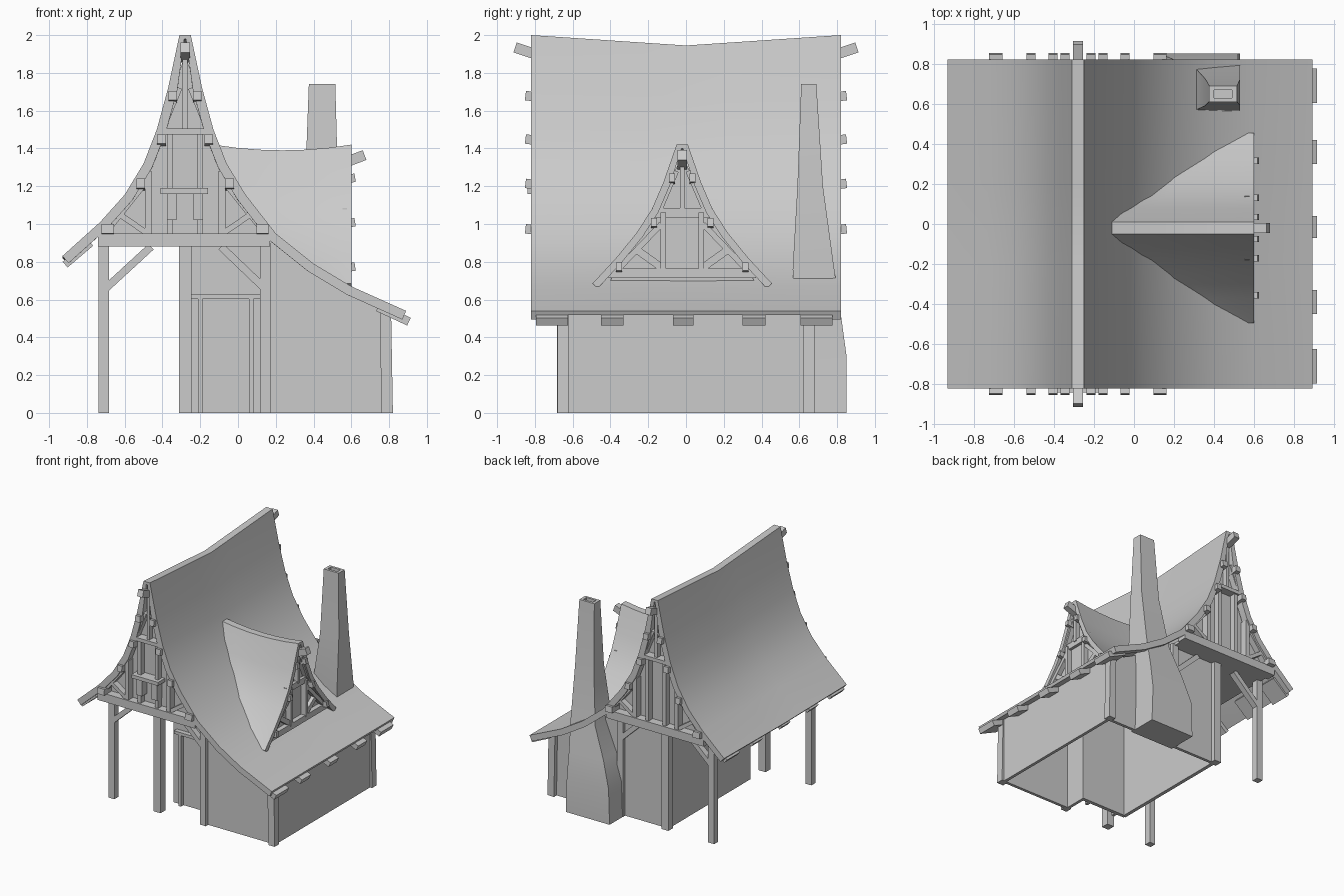
import bpy, bmesh, math
from mathutils import Vector

if "Cube" in bpy.data.objects:
    bpy.data.objects.remove(bpy.data.objects["Cube"])

clay = bpy.data.materials.new("plain_grey")
clay.diffuse_color = (0.6, 0.6, 0.6, 1)
clay.use_nodes = True
clay.node_tree.nodes["Principled BSDF"].inputs["Base Color"].default_value = clay.diffuse_color
CX = -0.28   # main ridge x
DY = -0.02   # dormer ridge y


def finish(name, bm):
    bmesh.ops.recalc_face_normals(bm, faces=bm.faces)
    me = bpy.data.meshes.new(name)
    bm.to_mesh(me)
    bm.free()
    me.materials.append(clay)
    me.shade_smooth()
    me.set_sharp_from_angle(angle=math.radians(35))
    ob = bpy.data.objects.new(name, me)
    bpy.context.collection.objects.link(ob)
    return ob


def loft(bm, rings, strip=False):
    """Skin rings; strip caps the ends with quads for thin curved bands."""
    rows = [[bm.verts.new(p) for p in r] for r in rings]
    n = len(rows[0])
    for a, b in zip(rows, rows[1:]):
        for i in range(n):
            j = (i + 1) % n
            bm.faces.new((a[i], a[j], b[j], b[i]))
    for r in (rows[0], rows[-1]):
        if strip:
            for i in range(n // 2 - 1):
                bm.faces.new((r[i], r[i + 1], r[n - 2 - i], r[n - 1 - i]))
        else:
            bm.faces.new(r)


def offset(pts, d):
    """Shift a symmetric-ridge profile inward by d, never crossing the ridge line."""
    out = []
    for i, p in enumerate(pts):
        a, b = Vector(pts[max(i - 1, 0)]), Vector(pts[min(i + 1, len(pts) - 1)])
        t = (b - a).normalized()
        u = p[0] + t.y * d
        u = max(u, 0.004) if p[0] > 0 else min(u, -0.004)
        out.append((u, p[1] - t.x * d))
    return out


def ribbon(name, pts, d0, d1, stations, place):
    ring = offset(pts, d0) + offset(pts, d1)[::-1]
    bm = bmesh.new()
    loft(bm, [[place(u, v, s) for u, v in ring] for s in stations], True)
    return finish(name, bm)


def solid(name, rings):
    bm = bmesh.new()
    loft(bm, rings)
    return finish(name, bm)


def prism(name, pts, s0, s1, place):
    return solid(name, [[place(u, v, s) for u, v in pts] for s in (s0, s1)])


def beams(name, items):
    """Square timbers: (start, end, width, depth)."""
    bm = bmesh.new()
    for p, q, w, d in items:
        p, q = Vector(p), Vector(q)
        t = (q - p).normalized()
        ref = Vector((0, 1, 0)) if abs(t.y) < 0.7 else Vector((1, 0, 0))
        n = (ref - t * ref.dot(t)).normalized()
        m = t.cross(n)
        c = [(-1, -1), (1, -1), (1, 1), (-1, 1)]
        loft(bm, [[e + m * i * w / 2 + n * j * d / 2 for i, j in c] for e in (p, q)])
    return finish(name, bm)


def box(name, x0, x1, y0, y1, z0, z1):
    return solid(name, [[(x0, y0, z), (x1, y0, z), (x1, y1, z), (x0, y1, z)] for z in (z0, z1)])


def main_place(u, v, y):
    sag = 0.055 * (1 - abs(y) / 0.82) * max(0, (v - 0.6) / 1.4)
    return (CX + u, y, v - sag)


def flat_place(u, v, y):
    return (u, y, v)


# main sweeping roof
top = [(0.03, 2.0), (0.09, 1.72), (0.15, 1.5), (0.22, 1.32), (0.32, 1.155)]
left = top + [(0.45, 1.01), (0.65, 0.83)]
right = top + [(0.48, 0.95), (0.68, 0.79), (0.88, 0.67), (1.17, 0.54)]
roof = [(-u, v) for u, v in left[::-1]] + right
ys = [-0.82 + 1.64 * i / 8 for i in range(9)]
ribbon("main_roof", roof, 0, 0.025, ys, main_place)
for s, tag in ((-1, "front"), (1, "back")):
    ribbon(tag + "_barge_board", roof, 0.025, 0.05, (s * 0.82, s * 0.76), main_place)

# purlin ends, ridge tips and eave blocks
purlins = []
for u, z in ((0.065, 1.68), (0.125, 1.45), (0.235, 1.215), (0.41, 0.975)):
    for k in (-1, 1):
        w = 0.045 if u < 0.4 else 0.065
        for s in (-1, 1):
            purlins.append(((CX + k * u, s * 0.75, z - 0.012), (CX + k * u, s * 0.85, z), 0.05, w))
beams("purlin_ends", purlins)
beams("ridge_tips", [((CX, s * 0.74, 1.88), (CX, s * 0.905, 1.935), 0.055, 0.05) for s in (-1, 1)])
eaves = []
for y, w in ((-0.71, 0.17), (-0.39, 0.12), (-0.015, 0.11), (0.36, 0.12), (0.69, 0.17)):
    eaves.append(((0.74, y, 0.56), (0.905, y, 0.483), 0.045, w))
    eaves.append(((-0.78, y, 0.9), (-0.915, y, 0.785), 0.04, w))
beams("eave_blocks", eaves)

# jettied gable walls and trusses, with porch posts set back below
half = [(0.45, 0.92), (0.43, 0.98), (0.29, 1.15), (0.19, 1.31), (0.125, 1.48), (0.065, 1.7), (0.0, 1.9)]
gable = [(CX - u, v) for u, v in half] + [(CX + u, v) for u, v in half[-2::-1]]
for s, tag in ((-1, "front"), (1, "back")):
    prism(tag + "_gable_wall", gable, s * 0.725, s * 0.75, flat_place)
    y, yp = s * 0.78, s * 0.65
    truss = [((-0.74, y, 0.915), (0.17, y, 0.915), 0.07, 0.08),
             ((-0.42, y, 1.49), (-0.14, y, 1.49), 0.03, 0.08),
             ((CX, y, 1.5), (CX, y, 1.88), 0.025, 0.04)]
    for k in (-1, 1):
        def P(u, z):
            return (CX + k * u, y, z)
        truss += [(P(0.195, 0.94), P(0.195, 1.28), 0.035, 0.06),
                  (P(0.08, 0.94), P(0.08, 1.48), 0.03, 0.05),
                  (P(0.12, 1.5), P(0.03, 1.72), 0.03, 0.05),
                  (P(0.36, 1.06), P(0.2, 0.95), 0.03, 0.05),
                  (P(0.42, 0.96), P(0.195, 1.24), 0.035, 0.05)]
    beams(tag + "_gable_truss", truss)
    posts = [((x, yp, 0), (x, yp, 0.9), w, w) for x, w in ((-0.71, 0.055), (CX, 0.065), (0.145, 0.055))]
    posts.append(((0.79, yp, 0), (0.78, yp, 0.56), 0.06, 0.06))
    beams(tag + "_posts", posts)
    beams(tag + "_post_braces", [((-0.71, yp, 0.65), (-0.46, yp, 0.88), 0.04, 0.05),
                                 ((0.14, yp, 0.66), (-0.09, yp, 0.88), 0.04, 0.05)])

# window box on the front gable
beams("window_shelf", [((-0.41, -0.79, 1.175), (-0.16, -0.79, 1.175), 0.03, 0.1),
                       ((-0.35, -0.785, 1.02), (-0.35, -0.785, 1.16), 0.05, 0.07),
                       ((-0.21, -0.785, 1.02), (-0.21, -0.785, 1.16), 0.05, 0.07)])

# ground floor walls
box("upper_floor", -0.72, 0.15, -0.78, 0.78, 0.885, 0.91)
box("left_wall", -0.29, -0.26, -0.45, 0.64, 0, 0.9)
box("right_wall", 0.775, 0.8, -0.64, 0.64, 0, 0.55)
box("entry_side_wall", 0.13, 0.155, -0.64, -0.43, 0, 0.9)
box("entry_wall", -0.28, 0.15, -0.46, -0.43, 0, 0.9)
slope = [(0.80, 0), (0.80, 0.55), (0.6, 0.63), (0.4, 0.74), (0.2, 0.9)]
prism("front_wall", [(0.14, 0.92), (0.14, 0)] + slope, -0.645, -0.62, flat_place)
prism("back_wall", [(-0.28, 0.92), (-0.28, 0)] + slope, 0.62, 0.645, flat_place)
beams("door_frame", [((-0.2, -0.47, 0), (-0.2, -0.47, 0.61), 0.025, 0.05),
                     ((0.07, -0.47, 0), (0.07, -0.47, 0.61), 0.025, 0.05),
                     ((-0.25, -0.47, 0.615), (0.13, -0.47, 0.615), 0.025, 0.06)])


# side dormer: its roof starts where it meets the main roof
def roof_x(z):
    for (u0, z0), (u1, z1) in zip(right, right[1:]):
        if z1 <= z <= z0:
            return CX + u0 + (u1 - u0) * (z0 - z) / (z0 - z1)
    return 0.6


def dormer_place(u, v, t):
    x0 = min(roof_x(v) - 0.03, 0.58)
    sag = 0.03 * 4 * t * (1 - t) * max(0, (v - 0.7) / 0.72)
    return (x0 + (0.6 - x0) * t, DY + u, v - sag)


def side_place(u, v, x):
    return (x, DY + u, v)


dh = [(0.03, 1.42), (0.1, 1.22), (0.16, 1.08), (0.24, 0.955), (0.35, 0.82), (0.475, 0.685)]
dormer = [(-u, v) for u, v in dh[::-1]] + dh
ribbon("dormer_roof", dormer, 0, 0.02, [i / 6 for i in range(7)], dormer_place)
ribbon("dormer_barge_board", dormer, 0.02, 0.038, (0.55, 0.6), side_place)
dw = [(0.4, 0.66), (0.32, 0.82), (0.21, 0.955), (0.13, 1.08), (0.07, 1.22), (0.0, 1.36)]
prism("dormer_wall", [(-u, v) for u, v in dw] + dw[-2::-1], 0.52, 0.545, side_place)
X = 0.565
tim = [((X, DY - 0.39, 0.74), (X, DY + 0.39, 0.74), 0.05, 0.04),
       ((X, DY - 0.16, 1.06), (X, DY + 0.16, 1.06), 0.05, 0.025),
       ((X, DY, 1.07), (X, DY, 1.34), 0.04, 0.025)]
blocks = [((0.5, DY, 1.3), (0.67, DY, 1.365), 0.055, 0.05)]
for k in (-1, 1):
    def D(u, z):
        return (X, DY + k * u, z)
    tim += [(D(0.1, 0.75), D(0.1, 1.06), 0.05, 0.03),
            (D(0.12, 1.07), D(0.03, 1.28), 0.04, 0.025),
            (D(0.34, 0.76), D(0.11, 1.0), 0.04, 0.03),
            (D(0.25, 0.87), D(0.11, 0.77), 0.04, 0.03)]
    for u, z in ((0.055, 1.245), (0.15, 1.01), (0.335, 0.775)):
        blocks.append(((0.555, DY + k * u, z - 0.01), (0.62, DY + k * u, z), 0.045, 0.032))
beams("dormer_truss", tim)
beams("dormer_purlin_ends", blocks)

# tapering chimney with hollow top
sections = [(0, 0.12, 0.53, 0.6, 0.85), (0.3, 0.13, 0.52, 0.6, 0.85), (0.52, 0.2, 0.52, 0.58, 0.82),
            (0.76, 0.3, 0.53, 0.565, 0.785), (1.2, 0.355, 0.53, 0.59, 0.725),
            (1.74, 0.375, 0.515, 0.61, 0.69), (1.74, 0.4, 0.49, 0.63, 0.67), (1.62, 0.4, 0.49, 0.63, 0.67)]
solid("chimney", [[(a, c, z), (b, c, z), (b, d, z), (a, d, z)] for z, a, b, c, d in sections])
